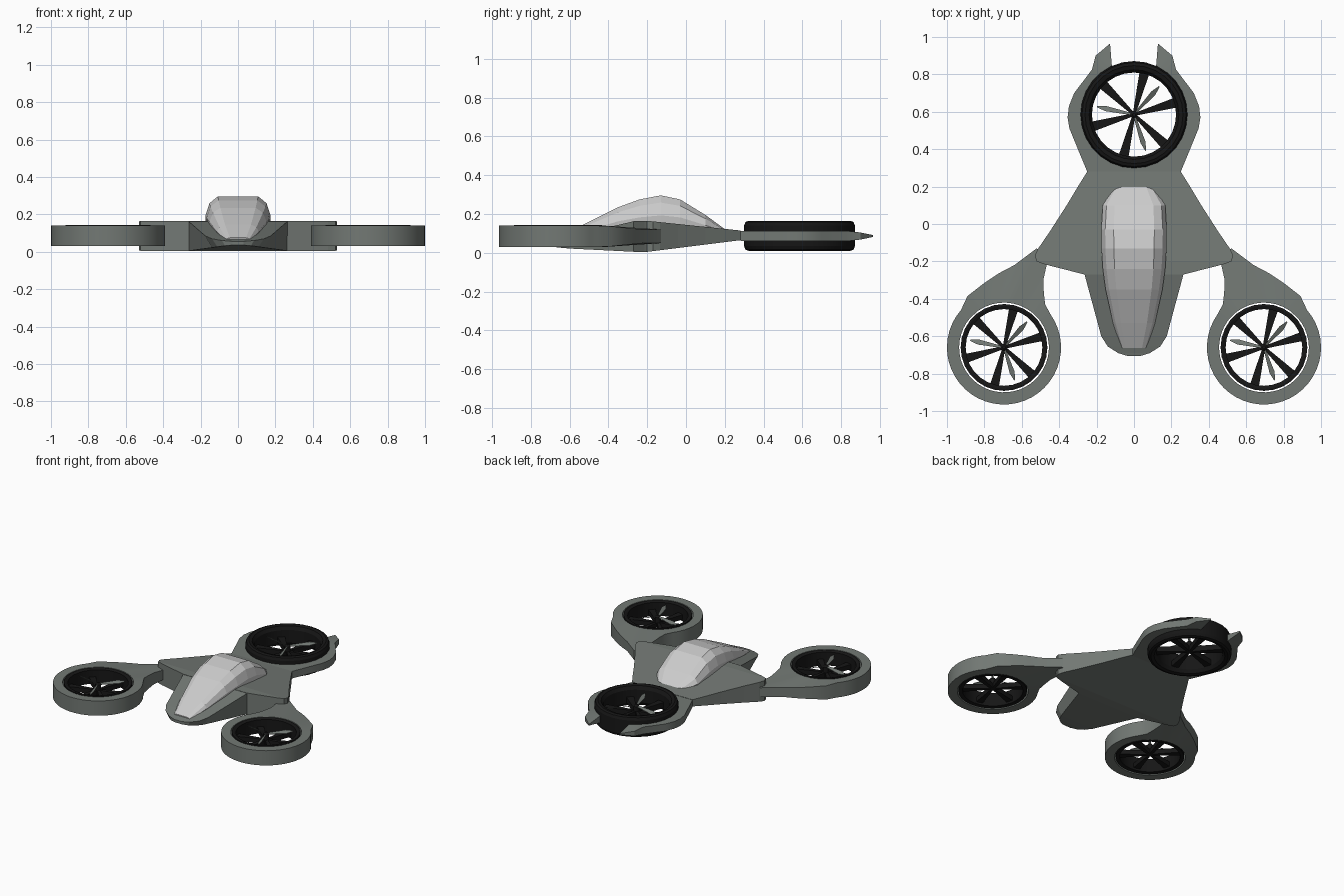
import bpy, bmesh
from math import sin, cos, radians, pi

if "Cube" in bpy.data.objects:
    bpy.data.objects.remove(bpy.data.objects["Cube"])


def material(name, c):
    m = bpy.data.materials.new(name)
    m.diffuse_color = (*c, 1)
    m.use_nodes = True
    m.node_tree.nodes["Principled BSDF"].inputs["Base Color"].default_value = m.diffuse_color
    return m


HULL = material("hull_grey", (0.17, 0.19, 0.175))
BLACK = material("fan_black", (0.008, 0.008, 0.008))


def loft(name, groups, mat=None, closed=False, mirror=False, smooth=None):
    """Skin each group of equal-length cross-section loops into one object."""
    bm = bmesh.new()
    for rings in groups:
        vs = [[bm.verts.new(p) for p in r] for r in rings]
        n, k = len(vs), len(vs[0])
        for i in range(n if closed else n - 1):
            a, b = vs[i], vs[(i + 1) % n]
            for j in range(k):
                bm.faces.new((a[j], a[(j + 1) % k], b[(j + 1) % k], b[j]))
        if not closed:
            bm.faces.new(vs[0])
            bm.faces.new(vs[-1][::-1])
    bmesh.ops.recalc_face_normals(bm, faces=bm.faces)
    me = bpy.data.meshes.new(name)
    bm.to_mesh(me)
    bm.free()
    ob = bpy.data.objects.new(name, me)
    bpy.context.collection.objects.link(ob)
    if mat:
        me.materials.append(mat)
    if smooth:
        bpy.ops.object.select_all(action='DESELECT')
        bpy.context.view_layer.objects.active = ob
        ob.select_set(True)
        bpy.ops.object.shade_smooth_by_angle(angle=radians(smooth))
    if mirror:
        ob.modifiers.new("mirror", 'MIRROR')
    return ob


def strip(outer, inner, zf):
    """Box cross-sections between two outlines; zf gives (low, high)."""
    out = []
    for (ax, ay), (bx, by) in zip(outer, inner):
        (al, ah), (bl, bh) = zf(ax, ay), zf(bx, by)
        out.append([(ax, ay, ah), (bx, by, bh), (bx, by, bl), (ax, ay, al)])
    return out


def polar(c, r, deg):
    return (c[0] + r * cos(radians(deg)), c[1] + r * sin(radians(deg)))


# wing body: wedge thinning toward the tail
def body_z(x, y):
    t = max(0, (y + 0.2) / 0.48)
    return 0.005 + 0.06 * t, 0.165 - 0.05 * t


edge = [(.25, .28), (.30, .2), (.36, .1), (.45, -.04), (.515, -.135), (.53, -.17),
        (.52, -.2), (.48, -.215), (.265, -.27)]
loft("wing_body", [strip(edge, [(-x, y) for x, y in edge], body_z)], HULL)

# nose: y, top half width, top z, bottom half width, bottom z
nose = [(-.26, .267, .165, .265, .005), (-.6, .175, .085, .14, .022),
        (-.655, .14, .07, .11, .027), (-.69, .085, .06, .07, .032),
        (-.707, .03, .056, .03, .036)]
loft("nose", [[[(a, y, zt), (-a, y, zt), (-b, y, zb), (b, y, zb)]
               for y, a, zt, b, zb in nose]], HULL)

# canopy: y, half width, base z, top z
canopy = [(.2, .105, .09, .122), (.1, .167, .09, .195), (-.03, .175, .09, .275),
          (-.13, .174, .09, .296), (-.24, .167, .09, .275), (-.35, .152, .09, .235),
          (-.53, .112, .07, .145), (-.662, .07, .045, .075)]
rings = []
for y, w, zb, zt in canopy:
    h = zt - zb
    half = [(w * .62, zt), (w * .88, zt - .18 * h), (w, zt - .5 * h), (w * .93, zb)]
    rings.append([(x, y, z) for x, z in half] + [(-x, y, z) for x, z in half[::-1]])
loft("canopy", [rings])

# front ducts with their arms to the wing tips
FRONT = (.695, -.66)


def pod_z(x, y):
    t = min(1, max(0, (y + .42) / .2))
    return .03 + .02 * t, .14 - .02 * t


arm = [(.89, -.385), (.80, -.315), (.72, -.262), (.64, -.22), (.52, -.13), (.485, -.17),
       (.465, -.21), (.485, -.3), (.482, -.37), (.475, -.43)]
outer = arm + [polar(FRONT, .305, a) for a in range(145, 408, 8)]
n_arm = len(arm)
inner = [polar(FRONT, .24, 55 + 84 * i / (n_arm - 1)) for i in range(n_arm)]
inner += [polar(FRONT, .24, a) for a in range(145, 408, 8)]
loft("front_duct", [strip(outer, inner, pod_z)], HULL, True, True, 30)

# rear cradle hugging the tail fan
REAR = (0, .585)


def tail_z(x, y):
    t = max(0, (y - .86) / .105)
    return .06 + .022 * t, .113 - .022 * t


outer = [(0, .28), (.13, .28), (.25, .28), (.30, .4), (.345, .51), (.355, .57),
         (.348, .63), (.32, .7), (.225, .825), (.205, .9), (.128, .965)]
inner = [polar(REAR, .262, a) for a in (-90, -66, -48, -35, -18, -3, 12, 25, 45, 58)]
inner.append((.118, .84))
loft("tail_cradle", [strip(outer, inner, tail_z)], HULL, False, True, 30)


# fans: ring, six stator vanes, hub and three rotor blades
def fan(name, c, r, profile, z0, z1, zb):
    segs = 28
    ring = [[(*polar(c, pr, 360 * i / segs), z) for pr, z in profile] for i in range(segs)]
    loft(name + "_ring", [ring], BLACK, True, smooth=20)
    vanes, blades = [], []

    def across(a, rad, w, lo, hi, skew=0.0):
        d, p = (cos(a), sin(a)), (-sin(a), cos(a))
        return [(c[0] + d[0] * rad + p[0] * s, c[1] + d[1] * rad + p[1] * s, z)
                for s, z in ((-w, hi - skew), (w, hi + skew), (w, lo + skew), (-w, lo - skew))]

    for i in range(6):
        a = radians(16 + 60 * i)
        vanes.append([across(a, .01, .008, z0, z1), across(a, r + .01, r * .12, z0, z1)])
    for i in range(3):
        a = radians(48 + 120 * i)
        blades.append([across(a, r * f, w, zb - .002, zb + .002, w * .5)
                       for f, w in ((.08, .006), (.55, .012), (.68, .014), (.9, .003))])
    loft(name + "_vanes", vanes, BLACK)
    loft(name + "_blades", blades, HULL)
    hub = [[(*polar(c, q, 30 * i), z) for i in range(12)]
           for q, z in ((.02, z0), (.02, zb), (.008, zb + .012))]
    loft(name + "_hub", [hub], BLACK)


small = [(.205, .035), (.232, .032), (.232, .141), (.222, .143), (.205, .136)]
for side, s in (("left", -1), ("right", 1)):
    fan("front_fan_" + side, (s * FRONT[0], FRONT[1]), .205, small, .05, .085, .125)

big = [(.225, .04), (.24, .016), (.262, .01), (.278, .016), (.286, .035),
       (.286, .14), (.278, .159), (.262, .165), (.24, .159), (.225, .135)]
fan("tail_fan", REAR, .225, big, .045, .085, .12)
